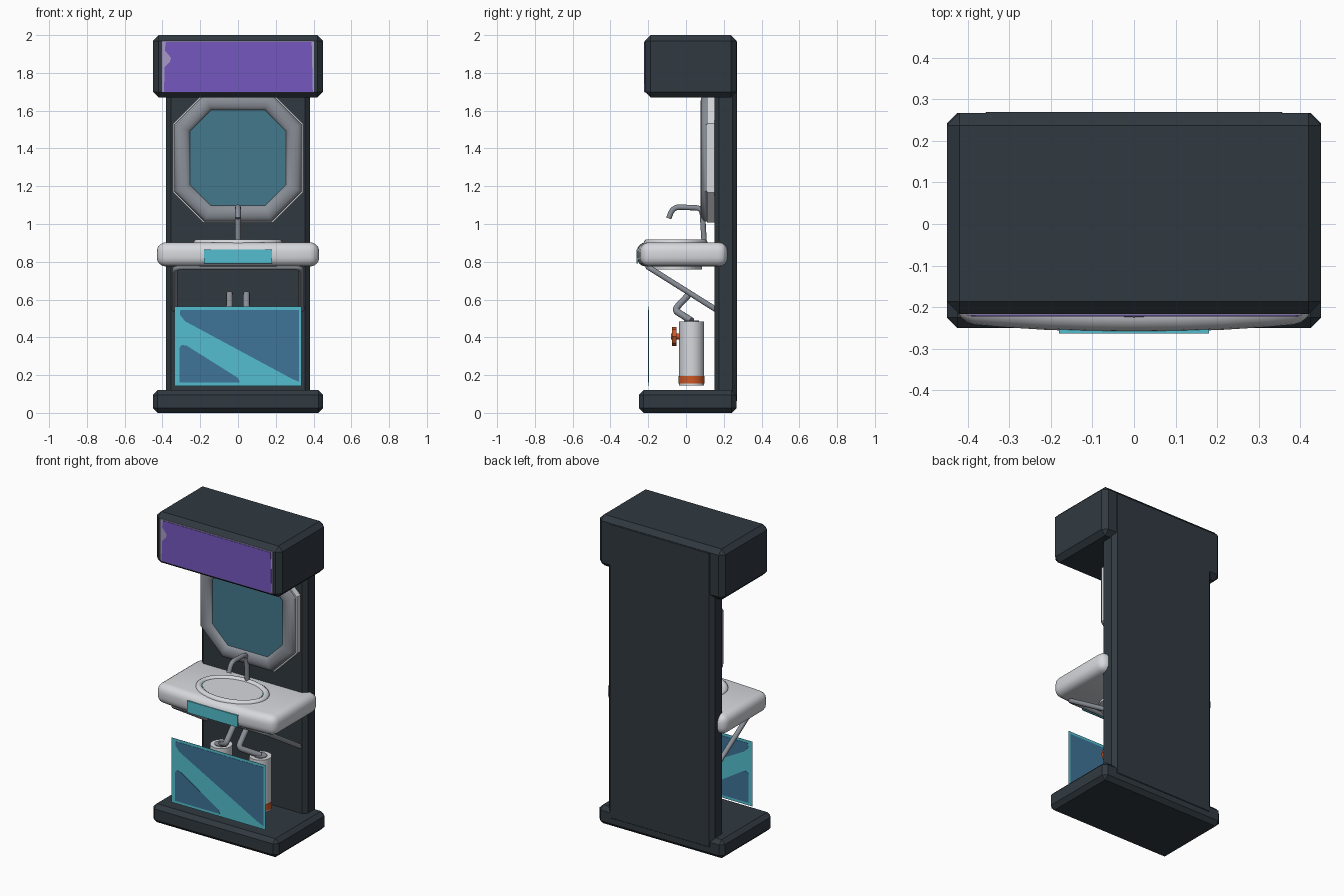
import bpy, bmesh, math
from mathutils import Vector

if "Cube" in bpy.data.objects:
    bpy.data.objects.remove(bpy.data.objects["Cube"])


def material(name, r, g, b):
    lin = [((c / 255 + 0.055) / 1.055) ** 2.4 for c in (r, g, b)]
    m = bpy.data.materials.new(name)
    m.diffuse_color = (*lin, 1)
    m.use_nodes = True
    m.node_tree.nodes["Principled BSDF"].inputs["Base Color"].default_value = m.diffuse_color
    return m


DARK = material("charcoal", 48, 57, 64)
WHITE = material("white ceramic", 214, 216, 221)
METAL = material("grey metal", 138, 143, 151)
GLASS = material("mirror blue", 68, 121, 140)
TEAL = material("teal", 84, 190, 207)
BLUE = material("deep blue", 62, 116, 152)
PURPLE = material("purple", 117, 88, 192)
LILAC = material("lilac", 168, 155, 198)
ORANGE = material("orange", 205, 88, 38)


def add(name, mesh, mat, smooth=False):
    ob = bpy.data.objects.new(name, mesh)
    bpy.context.collection.objects.link(ob)
    mesh.materials.clear()
    mesh.materials.append(mat)
    if smooth:
        bpy.ops.object.select_all(action='DESELECT')
        ob.select_set(True)
        bpy.context.view_layer.objects.active = ob
        bpy.ops.object.shade_smooth_by_angle(angle=math.radians(40))
    return ob


def prism(name, pts, shift, mat):
    """Extrude a flat outline of 3D points by a vector."""
    bm = bmesh.new()
    face = bm.faces.new([bm.verts.new(p) for p in pts])
    ext = bmesh.ops.extrude_face_region(bm, geom=[face])
    bmesh.ops.translate(bm, vec=shift, verts=[v for v in ext['geom'] if isinstance(v, bmesh.types.BMVert)])
    bmesh.ops.recalc_face_normals(bm, faces=bm.faces)
    me = bpy.data.meshes.new(name)
    bm.to_mesh(me)
    bm.free()
    return add(name, me, mat)


def plate(name, xz, y0, y1, mat):
    return prism(name, [(x, y0, z) for x, z in xz], (0, y1 - y0, 0), mat)


def rect(hx, z0, z1):
    return [(-hx, z0), (hx, z0), (hx, z1), (-hx, z1)]


def bevel(ob, width, segments=1):
    m = ob.modifiers.new("bevel", 'BEVEL')
    m.width, m.segments = width, segments
    m.limit_method, m.angle_limit = 'ANGLE', math.radians(30)
    return ob


def cylinder(name, loc, r, h, mat, axis='Z', sides=32):
    bm = bmesh.new()
    bmesh.ops.create_cone(bm, cap_ends=True, segments=sides, radius1=r, radius2=r, depth=h)
    me = bpy.data.meshes.new(name)
    bm.to_mesh(me)
    bm.free()
    ob = add(name, me, mat, True)
    ob.location = loc
    if axis == 'Y':
        ob.rotation_euler.x = math.pi / 2
    return ob


def rounded(pts, r, steps=5):
    """Replace inner corners of a path by small arcs."""
    pts = [Vector(p) for p in pts]
    out = [pts[0]]
    for a, b, c in zip(pts, pts[1:], pts[2:]):
        p, q = b + (a - b).normalized() * r, b + (c - b).normalized() * r
        for i in range(steps + 1):
            t = i / steps
            out.append(p * (1 - t) ** 2 + b * 2 * t * (1 - t) + q * t * t)
    return out + [pts[-1]]


def tube(name, pts, r, mat, cyclic=False, res=3):
    cu = bpy.data.curves.new(name, 'CURVE')
    cu.dimensions, cu.bevel_depth, cu.bevel_resolution, cu.use_fill_caps = '3D', r, res, True
    sp = cu.splines.new('POLY')
    sp.points.add(len(pts) - 1)
    for p, co in zip(sp.points, pts):
        p.co = (*co, 1)
    sp.use_cyclic_u = cyclic
    tmp = bpy.data.objects.new("tmp", cu)
    me = bpy.data.meshes.new_from_object(tmp)
    bpy.data.objects.remove(tmp)
    return add(name, me, mat, True)


def octagon(h, cut, zc):
    k = h - cut
    return [(x, zc + z) for x, z in
            [(-k, -h), (k, -h), (h, -k), (h, k), (k, h), (-k, h), (-h, k), (-h, -k)]]


# cabinet: base, back panel, header
bevel(plate("base", rect(0.45, 0, 0.12), -0.25, 0.267, DARK), 0.025)
bevel(plate("back_panel", rect(0.38, 0.04, 1.99), 0.15, 0.27, DARK), 0.025)
bevel(plate("header", rect(0.45, 1.67, 2.0), -0.217, 0.267, DARK), 0.03)

# header sign
plate("sign_border", rect(0.403, 1.695, 1.97), -0.220, -0.21, LILAC)
plate("sign_face", [(-0.392, 1.70), (-0.388, 1.83), (-0.36, 1.86), (-0.355, 1.88), (-0.388, 1.92),
                    (-0.382, 1.963), (0.39, 1.963), (0.396, 1.70)], -0.223, -0.219, PURPLE)

# mirror
plate("mirror_backing", octagon(0.343, 0.16, 1.35), 0.112, 0.155, WHITE)
plate("mirror_glass", octagon(0.27, 0.11, 1.35), 0.1, 0.115, GLASS)
frame = tube("mirror_frame", [(x, 0, z) for x, z in octagon(0.294, 0.135, 1.35)], 0.047, METAL, True, 4)
frame.scale.y, frame.location.y = 0.65, 0.107

# sink slab with a bowed front
front = [(x, -0.26 + 0.022 * (x / 0.43) ** 2, 0.775) for x in [-0.43 + 0.86 * i / 8 for i in range(9)]]
sink = prism("sink", front + [(0.43, 0.22, 0.775), (-0.43, 0.22, 0.775)], (0, 0, 0.128), WHITE)
bevel(sink, 0.048, 4)
bpy.context.view_layer.objects.active = sink
sink.select_set(True)
bpy.ops.object.modifier_apply(modifier="bevel")
bpy.ops.object.select_all(action='DESELECT')
sink.select_set(True)
bpy.ops.object.shade_smooth_by_angle(angle=math.radians(40))


def ellipse(rx, ry, z, n=40):
    return [(rx * math.cos(a), -0.055 + ry * math.sin(a), z) for a in [2 * math.pi * i / n for i in range(n)]]


tube("basin_rim", ellipse(0.218, 0.15, 0.899), 0.02, WHITE, True)
prism("basin_edge", ellipse(0.203, 0.137, 0.9), (0, 0, 0.006), TEAL)
prism("basin_floor", ellipse(0.196, 0.13, 0.9), (0, 0, 0.008), WHITE)
prism("basin_underside", ellipse(0.19, 0.14, 0.76), (0, 0, 0.02), WHITE)
plate("sink_label", rect(0.18, 0.79, 0.866), -0.263, -0.254, TEAL)

# faucet
tube("faucet", rounded([(0, 0.097, 0.89), (0, 0.085, 1.085), (0, -0.068, 1.09), (0, -0.092, 1.03)], 0.035),
     0.015, METAL)

# support bar under the sink
tube("support_bar", rounded([(-0.335, 0.17, 0.54), (-0.335, -0.2, 0.772), (0.335, -0.2, 0.772),
                             (0.335, 0.17, 0.54)], 0.04), 0.015, METAL)

# tanks, valves and drain pipes, left and right
for side, s in (("left", -1), ("right", 1)):
    x = 0.14 * s
    cylinder(side + "_tank", (x, 0.03, 0.315), 0.066, 0.34, WHITE)
    cylinder(side + "_tank_cap", (x, 0.03, 0.485), 0.04, 0.008, METAL)
    cylinder(side + "_tank_band", (x, 0.03, 0.175), 0.069, 0.04, ORANGE)
    cylinder(side + "_valve_stem", (x, -0.05, 0.405), 0.016, 0.06, ORANGE, 'Y', 16)
    cylinder(side + "_valve_wheel", (x, -0.063, 0.405), 0.05, 0.024, ORANGE, 'Y', 8)
    tube(side + "_drain_pipe", rounded([(0.045 * s, 0.02, 0.632), (0.045 * s, -0.062, 0.545),
                                        (x, 0.03, 0.487)], 0.03), 0.018, METAL)

# painted front board: thin teal sheet with blue fields on both sides
plate("front_board", rect(0.337, 0.143, 0.562), -0.2, -0.198, TEAL)
plate("board_upper_field", [(-0.305, 0.545), (0.323, 0.545), (0.323, 0.165), (0.29, 0.178),
                            (-0.28, 0.485), (-0.308, 0.52)], -0.2015, -0.1965, BLUE)
plate("board_lower_field", [(-0.31, 0.16), (-0.31, 0.345), (-0.297, 0.36), (-0.272, 0.356),
                            (0.0, 0.185), (0.01, 0.16)], -0.2015, -0.1965, BLUE)
